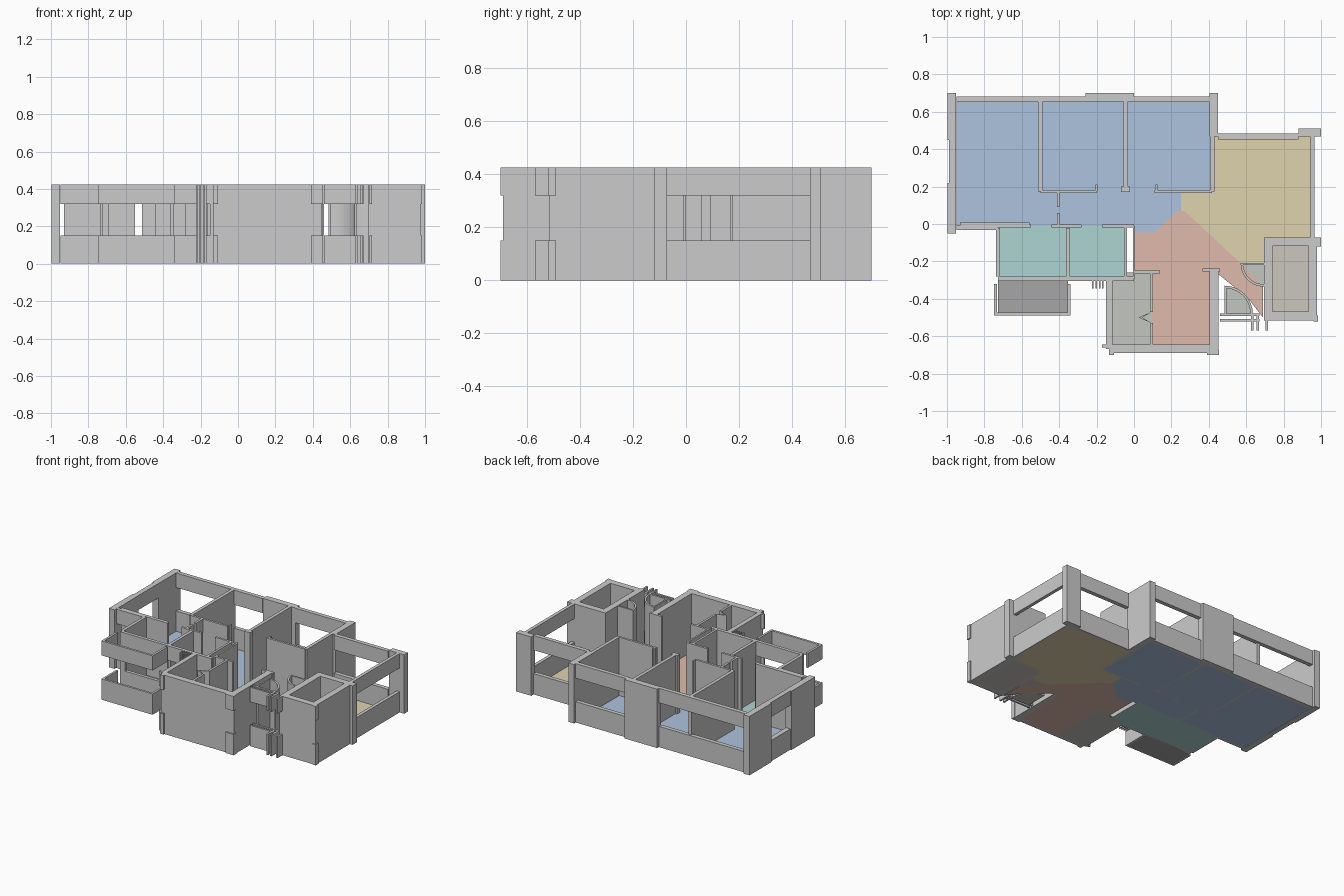
import bpy, bmesh
from math import cos, sin, pi

if "Cube" in bpy.data.objects:
    bpy.data.objects.remove(bpy.data.objects["Cube"])

H, SILL, HEAD, FLOOR = 0.425, 0.15, 0.32, 0.004
THIN, MID, THICK = 0.016, 0.024, 0.046
# Plan grid lines shared by rooms, walls and floors
WEST, BED, CORE, PIER, EAST = -0.95, -0.5, -0.045, 0.418, 0.952
NORTH, DINE, DOOR, BATH, FRONT, SOUTH = 0.666, 0.468, 0.175, -0.01, -0.292, -0.667
BW, BD, STORE, PART, HALL = -0.728, -0.353, -0.132, 0.094, 0.428
SW, SE, SN, SS = 0.717, 0.955, -0.095, -0.492


def prism(name, pts, z0=0.0, z1=H, mat=None):
    """Extrude a plan outline between two heights."""
    bm = bmesh.new()
    f = bm.faces.new([bm.verts.new((x, y, z0)) for x, y in pts])
    ext = bmesh.ops.extrude_face_region(bm, geom=[f])
    for v in ext["geom"]:
        if isinstance(v, bmesh.types.BMVert):
            v.co.z = z1
    bmesh.ops.recalc_face_normals(bm, faces=bm.faces)
    me = bpy.data.meshes.new(name)
    bm.to_mesh(me)
    bm.free()
    ob = bpy.data.objects.new(name, me)
    bpy.context.collection.objects.link(ob)
    if mat:
        me.materials.append(mat)


def rect(x0, x1, y0, y1):
    return [(x0, y0), (x1, y0), (x1, y1), (x0, y1)]


def block(name, x0, x1, y0, y1, banded=False):
    """Full-height block, or parapet and head beam with an open band between."""
    pts = rect(x0, x1, y0, y1)
    if banded:
        prism(name + "_parapet", pts, 0, SILL)
        prism(name + "_beam", pts, HEAD, H)
    else:
        prism(name, pts)


def along_x(name, y, x0, x1, t=THIN, banded=False):
    block(name, x0, x1, y - t / 2, y + t / 2, banded)


def along_y(name, x, y0, y1, t=THIN, banded=False):
    block(name, x - t / 2, x + t / 2, y0, y1, banded)


def room(name, x0, x1, y0, y1, t, sides="nsew", banded=False):
    """Walls centred on the sides of a rectangle."""
    h = t / 2
    for s, y in (("n", y1), ("s", y0)):
        if s in sides:
            along_x(name + "_wall", y, x0 - h, x1 + h, t, banded)
    for s, x in (("w", x0), ("e", x1)):
        if s in sides:
            along_y(name + "_wall", x, y0 + h, y1 - h, t, banded)


def arc(cx, cy, r, quarter, n=10):
    return [(cx + r * cos(pi / 2 * (quarter + i / n)),
             cy + r * sin(pi / 2 * (quarter + i / n))) for i in range(n + 1)]


def color(name, r, g, b):
    m = bpy.data.materials.new(name)
    m.diffuse_color = (r, g, b, 1)
    m.use_nodes = True
    m.node_tree.nodes["Principled BSDF"].inputs["Base Color"].default_value = m.diffuse_color
    return m


def floor(name, pts, mat):
    prism(name + "_floor", pts, 0, FLOOR, mat)


blue = color("blue", 0.42, 0.55, 0.74)
yellow = color("yellow", 0.74, 0.65, 0.42)
salmon = color("salmon", 0.74, 0.50, 0.41)
teal = color("teal", 0.42, 0.66, 0.65)
sage = color("sage", 0.55, 0.57, 0.53)
dark = color("dark_grey", 0.38, 0.38, 0.38)
beige = color("beige", 0.60, 0.57, 0.53)

# Floors; the hall shares its slanted edges with bedrooms and dining room
slant = [(0, -0.045), (0.11, -0.045), (0.23, 0.07), (0.25, 0.07)]
tip, nook = (0.27, 0.07), (0.57, -0.21)
floor("bedroom", [(WEST, BATH), (0, BATH)] + slant
      + [(0.25, DOOR), (PIER, DOOR), (PIER, NORTH), (WEST, NORTH)], blue)
floor("dining", [slant[-1], tip, nook, (SW, nook[1]), (SW, SN), (EAST, SN),
                 (EAST, DINE), (PIER, DINE), (PIER, DOOR), (0.25, DOOR)], yellow)
floor("hall", slant + [tip, nook, (0.69, -0.335), (0.69, -0.5), (0.62, -0.41), (0.54, -0.34),
                       (HALL, -0.25), (HALL, SOUTH), (PART, SOUTH), (PART, -0.25), (0, -0.25)],
      salmon)
floor("bathroom", rect(BW, BD, FRONT, BATH), teal)
floor("shower", rect(BD, CORE, FRONT, BATH), teal)
floor("store", rect(STORE, PART, SOUTH, -0.26), sage)
floor("balcony", rect(BW, BD, -0.48, FRONT), dark)
floor("shaft", rect(SW, SE, SS, SN), beige)

# Outer walls: left wall with its window, then front and hall box
for y0, y1 in ((-0.05, 0.22), (0.45, 0.7)):
    along_y("left_wall", WEST - MID, y0, y1, THICK)
along_y("left_window", WEST - 0.02, 0.22, 0.45, 0.036, True)
along_x("left_front_window", -0.02, WEST, BW, MID, True)
along_x("left_front_lining", 0, -0.93, -0.56, THIN)
along_y("hall_right_wall", HALL, SOUTH, -0.25, THICK)
along_x("hall_front_wall", SOUTH, STORE, 0.45, THICK)
along_y("store_left_wall", STORE, SOUTH, FRONT, 0.034)

# Back and right facades: pillars with banded windows between them
block("back_pillar", -0.26, 0, 0.655, 0.7)
block("back_corner_pillar", 0.405, 0.45, DINE, 0.7)
block("right_corner_pillar", 0.88, 1, DINE, 0.51)
for x0, x1, y in ((WEST, -0.26, NORTH), (0, 0.405, NORTH), (0.45, 0.88, DINE)):
    along_x("back_window", y, x0, x1, 0.03, True)
along_y("right_window", EAST, SN, DINE, MID, True)

# Shaft with thick walls
room("shaft", SW, SE, SS, SN, THICK)
block("shaft_corner_pillar", 0.978, 1, -0.12, -0.072)

# Bedroom partitions
for x, top in ((BED, NORTH), (CORE, NORTH), (PIER, DINE)):
    along_y("bedroom_partition", x, DOOR, top, MID)
for x0, x1, jamb in ((BED, -0.2, -0.2), (0.11, PIER, 0.12)):
    along_x("bedroom_front", DOOR, x0, x1)
    along_y("bedroom_jamb", jamb, DOOR, 0.21, 0.01)
along_x("partition_end_post", 0.185, -0.07, -0.022, 0.03)
for y in (0.02, 0.13):
    along_y("corridor_stub", -0.405, y - 0.04, y + 0.04)

# Bathroom and shower
room("bathroom", BW, BD, FRONT, BATH, 0.022, "we")
along_y("shower_right_wall", CORE, FRONT, BATH)
along_y("corridor_end_wall", 0, FRONT, BATH, 0.012)
for x0, x1 in ((BW, -0.55), (-0.44, -0.28), (-0.17, 0)):
    along_x("bathroom_back", BATH, x0, x1)
for x0, x1, banded in ((BW, -0.69, False), (-0.69, BD, True), (BD, -0.22, True), (-0.22, 0, False)):
    along_x("bathroom_front", FRONT, x0, x1, MID, banded)

# Balcony, open above its parapet
room("balcony", BW - 0.013, BD + 0.006, -0.482, FRONT - 0.02, THIN, "swe", True)

# Store room with folding door
for y0, y1 in ((SOUTH, -0.53), (-0.47, -0.25)):
    along_y("store_partition", PART, y0, y1)
along_x("store_back_wall", -0.257, 0, 0.14)
along_x("hall_wall_cap", -0.247, 0.365, 0.46)
prism("store_door", [(PART, -0.47), (0.025, -0.5), (PART, -0.53), (0.045, -0.5)])

# Ducts with curved walls
for name, cx, cy, r, q in (("back", 0.695, -0.21, 0.125, 2), ("front", 0.485, -0.48, 0.15, 0)):
    inner = arc(cx, cy, r - 0.013, q)
    prism("duct_curve_" + name, arc(cx, cy, r, q) + inner[::-1])
    floor("duct_" + name, inner + [(cx, cy)], sage)
along_y("duct_left_wall", 0.49, -0.48, -0.335, 0.01)
along_x("duct_back_wall", -0.214, 0.57, SW, 0.012)
for y in (-0.485, -0.514):
    along_x("duct_ledge", y, 0.46, 0.67, 0.014, True)

# Small trims on the front corners and entry, and ribs beside the shower window
for x, y, w, d in ((-0.12, -0.685, 0.028, 0.03), (0.423, -0.685, 0.065, 0.03),
                   (-0.15, -0.652, 0.04, 0.015), (0.972, -0.505, 0.026, 0.03)):
    along_x("corner_trim", y, x - w / 2, x + w / 2, d, True)
for x in (0.632, 0.662, 0.709):
    along_y("entry_trim", x, -0.57, SS, 0.013, True)
for i in range(4):
    along_y("wall_rib", -0.22 + i * 0.018, -0.345, FRONT, 0.008)
